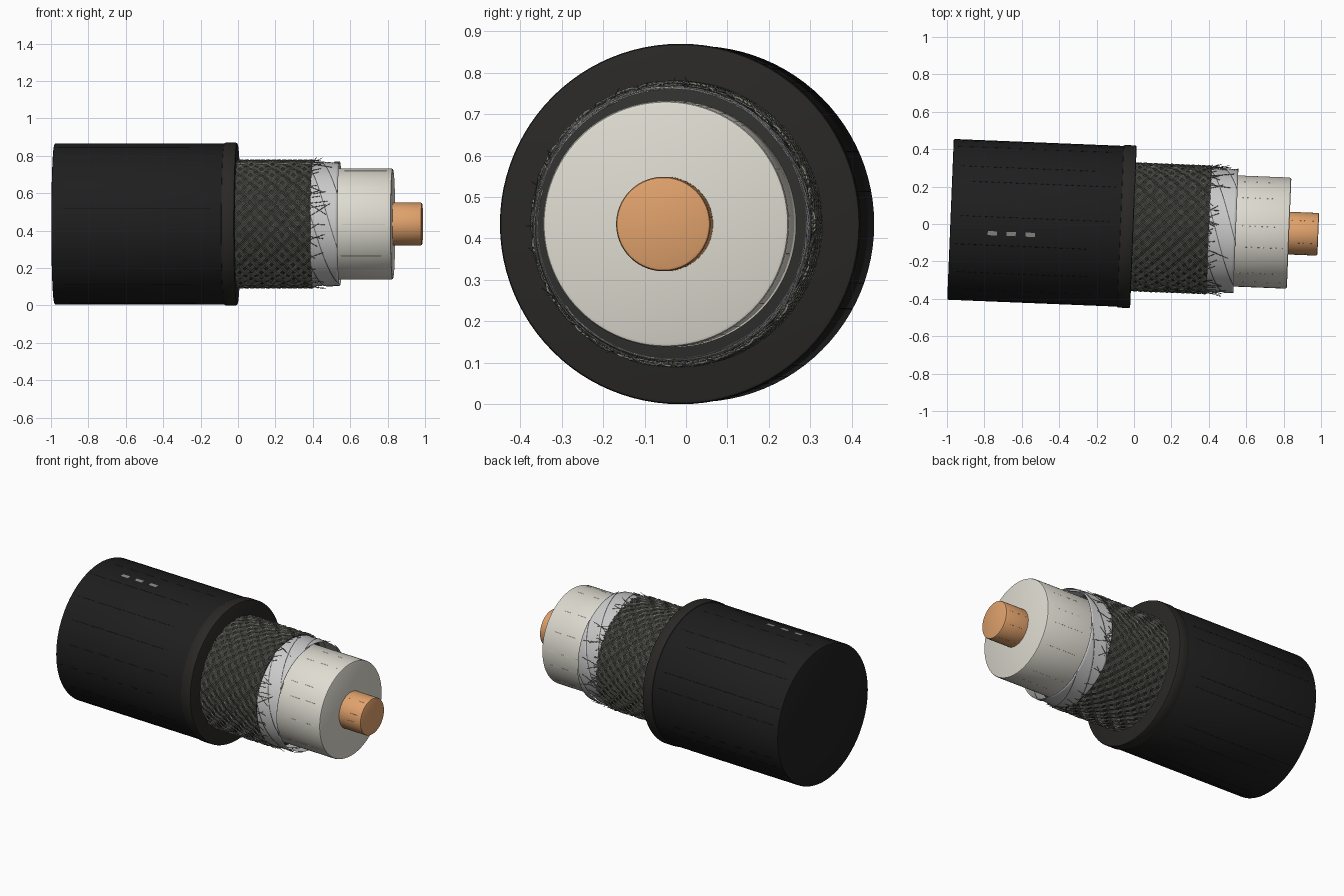
import bpy, math, random
from mathutils import Matrix

if "Cube" in bpy.data.objects:
    bpy.data.objects.remove(bpy.data.objects["Cube"])

random.seed(7)
# Cable axis: local x, slightly yawed, lifted to rest on the ground
M = Matrix.Translation((0, -0.015, 0.435)) @ Matrix.Rotation(math.radians(-2.33), 4, 'Z')


def material(name, r, g, b):
    m = bpy.data.materials.new(name)
    m.diffuse_color = (r, g, b, 1)
    m.use_nodes = True
    m.node_tree.nodes["Principled BSDF"].inputs["Base Color"].default_value = m.diffuse_color
    return m


BLACK = material("jacket_black", 0.013, 0.013, 0.013)
RIM = material("rim_black", 0.022, 0.021, 0.019)
GROOVE = material("groove_dark", 0.006, 0.006, 0.006)
DARK = material("braid_shadow", 0.03, 0.03, 0.028)
WIRE = material("braid_wire", 0.22, 0.22, 0.19)
FOIL = material("foil", 0.75, 0.75, 0.72)
WHITE = material("dielectric_white", 0.74, 0.72, 0.64)
COPPER = material("copper", 0.75, 0.36, 0.15)
MARK = material("mark_grey", 0.25, 0.25, 0.24)


def polar(s, r, a):
    return (s, r * math.cos(a), r * math.sin(a))


def mesh_object(name, verts, faces, mat, angle=30):
    me = bpy.data.meshes.new(name)
    me.from_pydata(verts, [], faces)
    me.materials.append(mat)
    ob = bpy.data.objects.new(name, me)
    bpy.context.collection.objects.link(ob)
    ob.matrix_world = M
    bpy.ops.object.select_all(action='DESELECT')
    ob.select_set(True)
    bpy.context.view_layer.objects.active = ob
    bpy.ops.object.shade_smooth_by_angle(angle=math.radians(angle))
    return ob


def lathe(name, profile, mat, n=96):
    """Spin (axial, radius) points; the two open ends get flat caps."""
    verts = [polar(s, r, 2 * math.pi * i / n) for s, r in profile for i in range(n)]
    faces = []
    for k in range(len(profile) - 1):
        for i in range(n):
            j = (i + 1) % n
            faces.append((k * n + i, k * n + j, (k + 1) * n + j, (k + 1) * n + i)[::-1])
    last = (len(profile) - 1) * n
    faces.append(tuple(range(n)))
    faces.append(tuple(last + i for i in reversed(range(n))))
    for f in range(len(faces)):
        faces[f] = tuple(reversed(faces[f]))
    return mesh_object(name, verts, faces, mat)


def rod(name, s0, s1, r, bevel, mat):
    b = bevel
    return lathe(name, [(s0, r - b), (s0 + b * 0.3, r - b * 0.3), (s0 + b, r),
                        (s1 - b, r), (s1 - b * 0.3, r - b * 0.3), (s1, r - b)], mat)


def wires(name, paths, depth, mat):
    """Many thin round strands in one mesh object."""
    cu = bpy.data.curves.new(name, 'CURVE')
    cu.dimensions = '3D'
    cu.bevel_depth = depth
    cu.bevel_resolution = 0
    cu.use_fill_caps = True
    cu.materials.append(mat)
    for pts in paths:
        sp = cu.splines.new('POLY')
        sp.points.add(len(pts) - 1)
        for p, co in zip(sp.points, pts):
            p.co = (*co, 1)
    ob = bpy.data.objects.new(name, cu)
    bpy.context.collection.objects.link(ob)
    ob.matrix_world = M
    bpy.ops.object.select_all(action='DESELECT')
    ob.select_set(True)
    bpy.context.view_layer.objects.active = ob
    bpy.ops.object.convert(target='MESH')


# Concentric layers
rod("outer_jacket", -0.982, -0.02, 0.43, 0.006, BLACK)
rod("jacket_rim", -0.074, -0.003, 0.435, 0.008, RIM)
rod("braid_base", -0.05, 0.40, 0.335, 0.002, DARK)
rod("dielectric_core", 0.30, 0.83, 0.297, 0.009, WHITE)
rod("center_conductor", 0.75, 0.986, 0.114, 0.008, COPPER)

# Woven braid: two opposite sets of helical strands going over and under
N, S0, S1, STEPS = 36, -0.01, 0.40, 48
paths = []
for d in (1, -1):
    for c in range(N):
        for w in (-1, 0, 1):
            pts = []
            for i in range(STEPS + 1):
                t = i / STEPS
                turn = 1.25 * t
                a = 2 * math.pi * c / N + d * turn + w * 0.032
                over = d * math.cos(N * turn + math.pi * c)
                pts.append(polar(S0 + (S1 - S0) * t, 0.339 + 0.004 * over, a))
            paths.append(pts)
wires("braid_strands", paths, 0.0035, WIRE)

# Frayed wire ends past the cut braid
paths = []
for i in range(90):
    a = random.uniform(0, 2 * math.pi)
    length = random.uniform(0.03, 0.14) * random.choice((0.4, 0.7, 1))
    twist = random.uniform(-0.3, 0.3)
    lift = random.uniform(-0.002, 0.018)
    paths.append([polar(0.39 + length * t, 0.338 + lift * t * t, a + twist * t * length / 0.14)
                  for t in (0, 0.25, 0.5, 0.75, 1)])
wires("frayed_ends", paths, 0.0016, WIRE)

# Foil wrap: open helical tapes, each lapping over the next
TAPES, NS, NW = 7, 12, 10
verts, faces = [], []
width = 2 * math.pi / TAPES * 1.12
for k in range(TAPES):
    base = len(verts)
    for i in range(NS + 1):
        s = 0.38 + 0.165 * i / NS
        for j in range(NW + 1):
            w = j / NW
            a = 2 * math.pi * k / TAPES + 10 * (s - 0.38) + width * w
            verts.append(polar(s, 0.325 + 0.008 * w, a))
    for i in range(NS):
        for j in range(NW):
            p = base + i * (NW + 1) + j
            faces.append((p, p + 1, p + NW + 2, p + NW + 1)[::-1])
foil = mesh_object("foil_wrap", verts, faces, FOIL)
thick = foil.modifiers.new("thickness", 'SOLIDIFY')
thick.thickness = 0.002


# Fine lengthwise extrusion lines, barely proud of each surface
def streaks(name, count, s0, s1, r, depth, mat):
    paths = []
    for i in range(count):
        a = 2 * math.pi * (i + random.uniform(0, 0.6)) / count
        start = s0 + random.uniform(0, 0.12) * (s1 - s0)
        end = s1 - random.uniform(0, 0.2) * (s1 - s0)
        paths.append([polar(start, r, a), polar(end, r, a)])
    wires(name, paths, depth, mat)


streaks("jacket_lines", 18, -0.97, -0.08, 0.4295, 0.0012, GROOVE)
streaks("dielectric_lines", 14, 0.55, 0.81, 0.2965, 0.001, WHITE)
streaks("conductor_lines", 8, 0.84, 0.975, 0.1137, 0.0008, COPPER)

# Three small printed dashes along the top of the jacket
for k, s in enumerate((-0.755, -0.655, -0.553)):
    mid = math.pi / 2 + 0.152
    verts = [polar(s + ds, 0.4312, mid + da)
             for ds, da in ((-0.025, -0.026), (0.025, -0.026), (0.025, 0.026), (-0.025, 0.026))]
    mesh_object("jacket_mark_%d" % (k + 1), verts, [(3, 2, 1, 0)], MARK)
